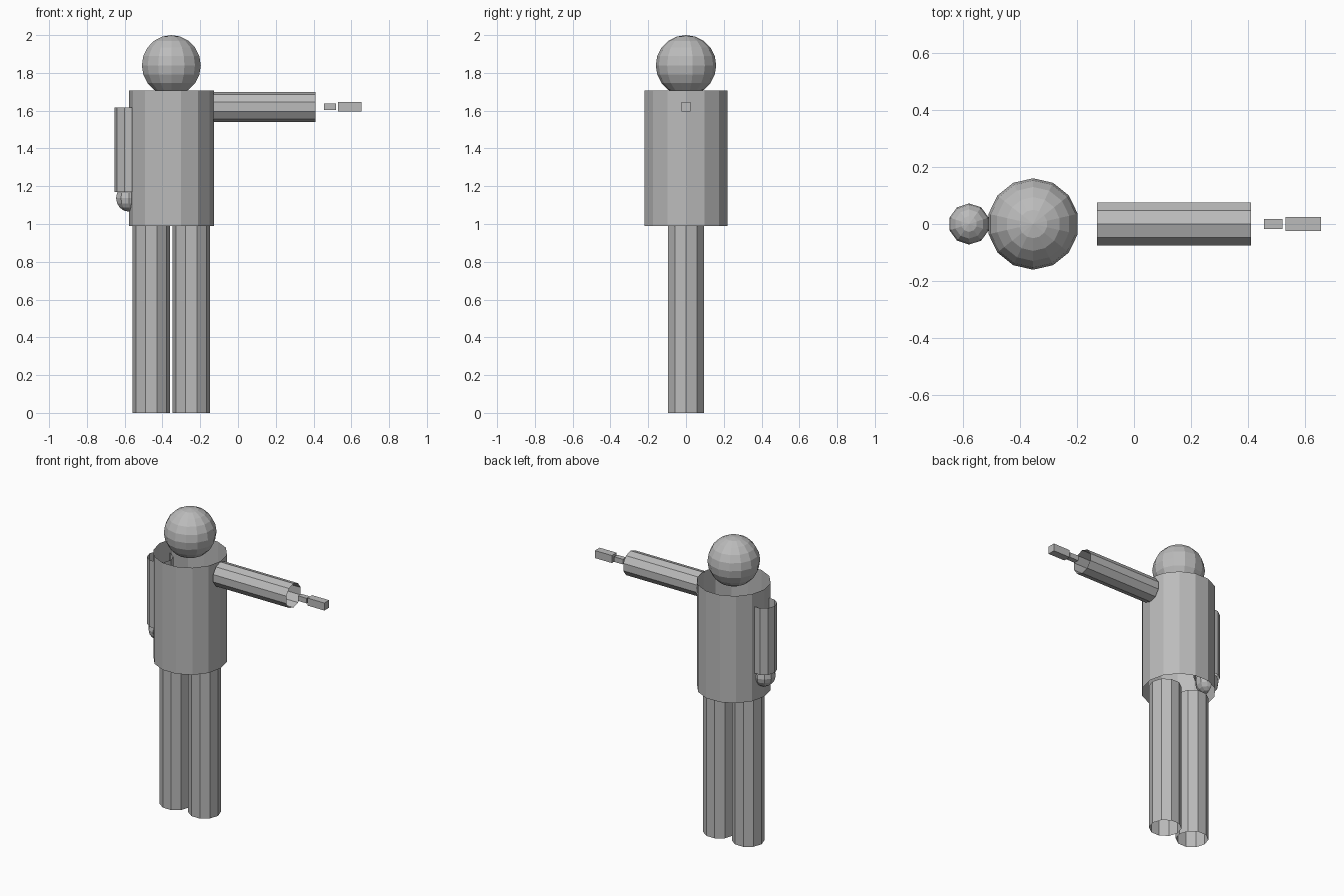
import bpy
import math
from mathutils import Matrix

cube = bpy.data.objects.get("Cube")
if cube:
    bpy.data.objects.remove(cube, do_unlink=True)

# One plain grey for the whole figure
grey = bpy.data.materials.new("plain grey")
grey.use_nodes = True
GREY = (0.5, 0.5, 0.5, 1)
grey.diffuse_color = GREY
grey.node_tree.nodes["Principled BSDF"].inputs["Base Color"].default_value = GREY


def finish(name):
    ob = bpy.context.object
    ob.name = ob.data.name = name
    ob.data.materials.clear()
    ob.data.materials.append(grey)
    return ob


def tube(name, radius, length, centre, sides, along_x=False):
    """Open cylinder with a corner on the x axis, or lying along x."""
    bpy.ops.mesh.primitive_cylinder_add(vertices=sides, radius=radius, depth=length,
                                        end_fill_type='NOTHING', location=centre)
    ob = finish(name)
    ob.data.transform(Matrix.Rotation(math.pi / 2, 4, 'Z'))
    if along_x:
        ob.data.transform(Matrix.Rotation(math.pi / 2, 4, 'Y'))


def ball(name, radius, centre, sides, rings):
    bpy.ops.mesh.primitive_uv_sphere_add(segments=sides, ring_count=rings,
                                         radius=radius, location=centre)
    finish(name)


def box(name, size, centre):
    bpy.ops.mesh.primitive_cube_add(size=1, location=centre)
    finish(name).data.transform(Matrix.Diagonal((*size, 1)))


BODY_X = -0.353

# Head and torso
ball("head", 0.16, (BODY_X, 0, 1.84), 14, 10)
tube("torso", 0.225, 0.715, (BODY_X, 0, 1.348), 14)

# Legs
for side, name in ((-1, "right_leg"), (1, "left_leg")):
    tube(name, 0.099, 0.99, (BODY_X + side * 0.106, 0, 0.495), 10)

# Hanging right arm with a round hand
tube("right_arm", 0.08, 0.445, (-0.575, 0, 1.393), 10)
ball("right_hand", 0.072, (-0.577, 0, 1.137), 10, 8)

# Outstretched left arm with a blocky wrist and hand
tube("left_arm", 0.08, 0.54, (0.14, 0, 1.62), 10, along_x=True)
box("left_wrist", (0.065, 0.034, 0.034), (0.487, 0, 1.62))
box("left_hand", (0.125, 0.05, 0.05), (0.5925, 0, 1.62))
